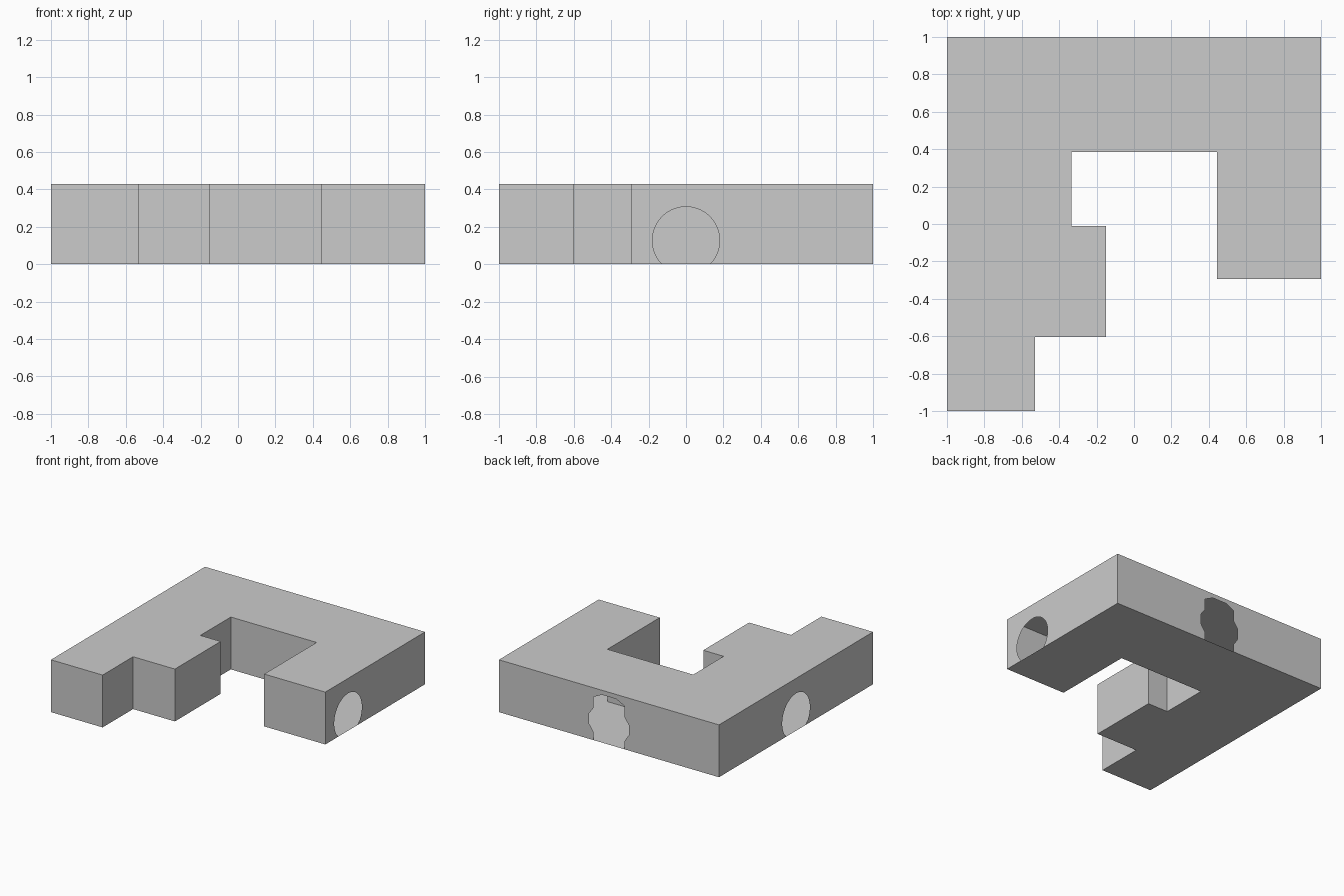
import bpy
import math

if "Cube" in bpy.data.objects:
    bpy.data.objects.remove(bpy.data.objects["Cube"])

H = 0.43

# Floor plan of the hollow block, counter-clockwise
plan = [(-1, -1), (-0.53, -1), (-0.53, -0.605), (-0.15, -0.605),
        (-0.15, -0.01), (-0.335, -0.01), (-0.335, 0.385), (0.445, 0.385),
        (0.445, -0.295), (1, -0.295), (1, 1), (-1, 1)]


def add_face(name, verts):
    mesh = bpy.data.meshes.new(name)
    mesh.from_pydata(verts, [], [tuple(range(len(verts)))])
    mesh.update()
    obj = bpy.data.objects.new(name, mesh)
    bpy.context.collection.objects.link(obj)
    return obj


def add_wall(name, a, b, opening=(), centre=0.0):
    """Thin wall from a to b; opening is a (distance, height) profile cut from its foot."""
    dx, dy = b[0] - a[0], b[1] - a[1]
    length = math.hypot(dx, dy)
    profile = [(0, 0)] + [(centre + u, z) for u, z in opening]
    profile += [(length, 0), (length, H), (0, H)]
    return add_face(name, [(a[0] + dx * u / length, a[1] + dy * u / length, z)
                           for u, z in profile])


# Round opening, clipped by the floor
R, CZ, N = 0.18, 0.127, 40
low = math.asin(CZ / R)
start, sweep = math.pi + low, math.pi + 2 * low
round_opening = []
for i in range(N + 1):
    t = start - sweep * i / N
    round_opening.append((R * math.cos(t), max(0.0, CZ + R * math.sin(t))))

# Rear opening: arched top with a bulge at mid height
half = [(-0.14, 0), (-0.14, 0.065), (-0.18, 0.125), (-0.18, 0.21),
        (-0.14, 0.265), (-0.14, 0.355), (-0.065, 0.393)]
rear_opening = half + [(-u, z) for u, z in reversed(half)]

# Floor and roof
add_face("floor", [(x, y, 0) for x, y in reversed(plan)])
add_face("roof", [(x, y, H) for x, y in plan])

# Walls, three of them with openings centred on the axes
special = {9: ("right_wall", round_opening, 0.295),
           10: ("rear_wall", rear_opening, 1.0),
           11: ("left_wall", round_opening, 1.0)}
for i, a in enumerate(plan):
    name, opening, centre = special.get(i, (f"plain_wall_{i + 1}", (), 0.0))
    add_wall(name, a, plan[(i + 1) % len(plan)], opening, centre)
